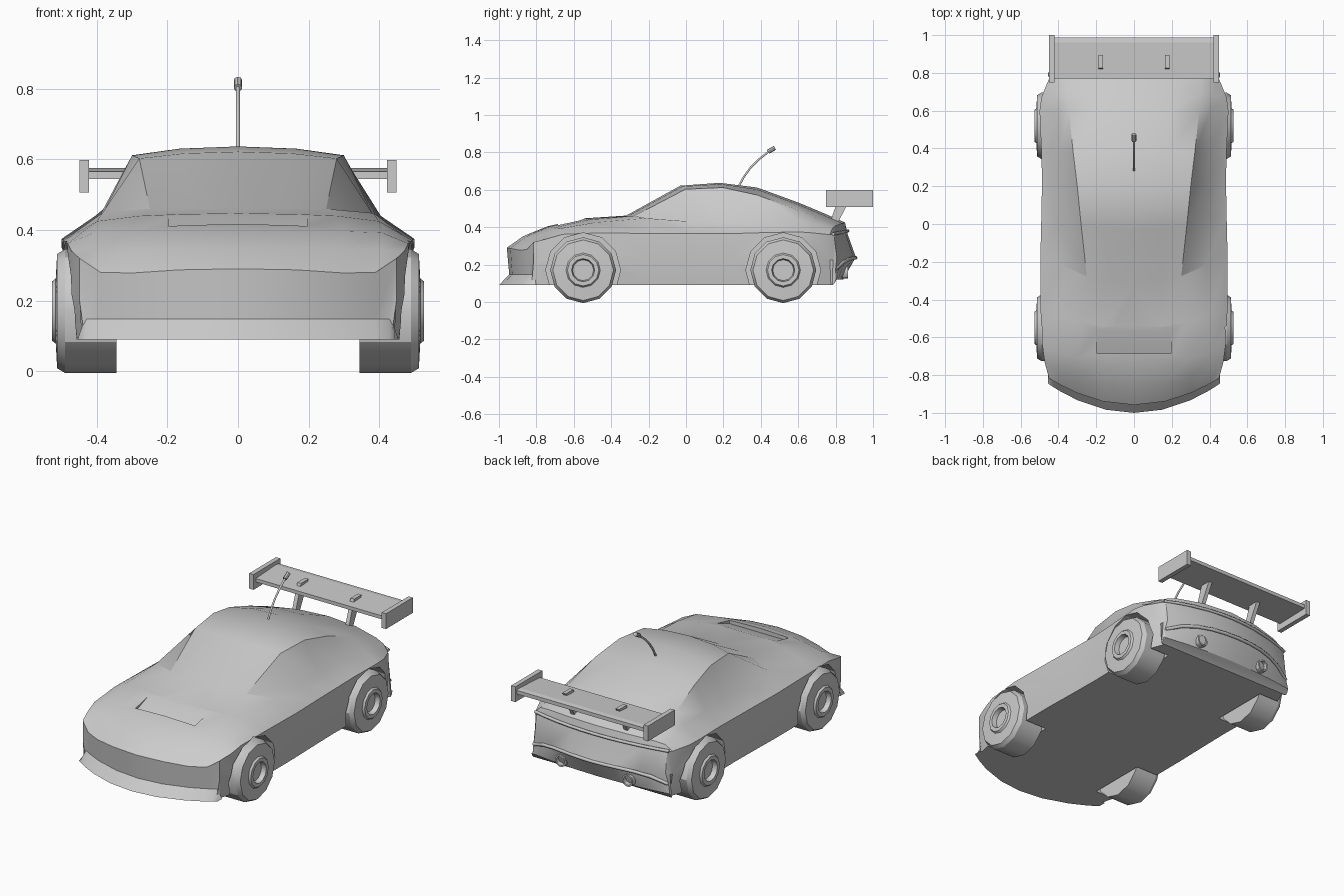
import bpy, bmesh, math
from mathutils import Vector

if "Cube" in bpy.data.objects:
    bpy.data.objects.remove(bpy.data.objects["Cube"])


def finish(bm, name, angle=30):
    bmesh.ops.recalc_face_normals(bm, faces=bm.faces)
    me = bpy.data.meshes.new(name)
    bm.to_mesh(me)
    bm.free()
    ob = bpy.data.objects.new(name, me)
    bpy.context.collection.objects.link(ob)
    if angle:
        smooth(ob, angle)
    return ob


def select(ob):
    bpy.ops.object.select_all(action='DESELECT')
    ob.select_set(True)
    bpy.context.view_layer.objects.active = ob


def smooth(ob, angle):
    select(ob)
    bpy.ops.object.shade_smooth_by_angle(angle=math.radians(angle))


def prism(name, profile, x0, x1):
    """Side profile of (y, z) points extruded from x0 to x1."""
    bm = bmesh.new()
    a = [bm.verts.new((x0, y, z)) for y, z in profile]
    b = [bm.verts.new((x1, y, z)) for y, z in profile]
    bm.faces.new(a)
    bm.faces.new(b[::-1])
    n = len(a)
    for i in range(n):
        bm.faces.new((a[i], b[i], b[(i + 1) % n], a[(i + 1) % n]))
    return finish(bm, name, 0)


def lathe(name, profile, axis, origin, steps, closed=False, angle=30, turn=0.0):
    """Spin (distance along axis, radius) points around an axis."""
    axis = Vector(axis).normalized()
    u = axis.orthogonal().normalized()
    v = axis.cross(u)
    bm = bmesh.new()
    rings = []
    for d, r in profile:
        ring = []
        for i in range(steps):
            t = 2 * math.pi * (i + turn) / steps
            ring.append(bm.verts.new(Vector(origin) + axis * d + (u * math.cos(t) + v * math.sin(t)) * r))
        rings.append(ring)
    pairs = list(zip(rings, rings[1:]))
    if closed:
        pairs.append((rings[-1], rings[0]))
    else:
        bm.faces.new(rings[0])
        bm.faces.new(rings[-1])
    for a, b in pairs:
        for i in range(steps):
            j = (i + 1) % steps
            bm.faces.new((a[i], a[j], b[j], b[i]))
    return finish(bm, name, angle)


def tube(name, points, radius):
    cu = bpy.data.curves.new(name, 'CURVE')
    cu.dimensions = '3D'
    cu.bevel_depth = radius
    cu.bevel_resolution = 1
    cu.use_fill_caps = True
    sp = cu.splines.new('POLY')
    sp.points.add(len(points) - 1)
    for p, co in zip(sp.points, points):
        p.co = (*co, 1)
    ob = bpy.data.objects.new(name, cu)
    bpy.context.collection.objects.link(ob)
    return ob


def cut(ob, cutter):
    m = ob.modifiers.new('cut', 'BOOLEAN')
    m.operation = 'DIFFERENCE'
    m.solver = 'EXACT'
    m.object = cutter
    select(ob)
    bpy.ops.object.modifier_apply(modifier=m.name)
    bpy.data.objects.remove(cutter)


# Body: lengthwise loft. Flat rows (y, bend, z, bottom z) wrap the nose and tail
def flat(y, b, z, zb):
    xs = (0, .15, .3, .39, .43, .445, .455)
    zs = (z, z, z, z, z, (z + zb) / 2, zb)
    return [(x, y + b * x * x, h) for x, h in zip(xs, zs)]


# y, bend, centre z, roof edge x z, belt x z, shoulder x z
def section(y, b, z0, x2, z2, x3, z3, x4, z4):
    pts = [(0, z0), (x2 * .55, z0 - (z0 - z2) * .25), (x2, z2), (x3, z3),
           (x4, z4), (x4, (z4 + .09) / 2), (x4 * .965, .09)]
    return [(x, y + b * x * x, z) for x, z in pts]


SECTIONS = [
    (-.958, .70, .290, .30, .278, .39, .280, .45, .320),
    (-.870, .60, .352, .30, .345, .41, .345, .472, .340),
    (-.740, .35, .405, .30, .396, .41, .392, .483, .362),
    (-.550, .40, .447, .28, .440, .40, .425, .495, .370),
    (-.320, .70, .462, .25, .460, .385, .448, .495, .365),
    (-.030, .35, .622, .28, .603, .392, .430, .490, .365),
    (.180, .20, .637, .30, .612, .390, .430, .487, .365),
    (.380, 0, .612, .322, .572, .395, .435, .490, .370),
    (.600, 0, .532, .345, .490, .405, .440, .500, .375),
    (.720, -.20, .482, .355, .450, .415, .420, .490, .370),
    (.850, -.40, .425, .35, .408, .41, .395, .450, .360)]
rows = [flat(-1, .75, .09, .09), flat(-.945, .70, .147, .09)]
rows += [section(*s) for s in SECTIONS]
rows += [flat(.865, -.40, .36, .09), flat(.908, -.55, .24, .10), flat(.84, -.18, .12, .12)]

bm = bmesh.new()
grid = [[bm.verts.new((-x, y, z)) for x, y, z in r[:0:-1]] + [bm.verts.new(p) for p in r] for r in rows]
for a, b in zip(grid, grid[1:]):
    for i in range(12):
        bm.faces.new((a[i], a[i + 1], b[i + 1], b[i]))
for a, b in zip(grid[1:-2], grid[2:-1]):
    bm.faces.new((a[0], b[0], b[12], a[12]))
bm.faces.new(grid[0] + [grid[1][12], grid[1][0]])
bm.faces.new(grid[-1] + [grid[-2][12], grid[-2][0]])
body = finish(bm, 'body', 0)

# Wheel wells and sunken hood vent
AXLES = {'front': -.55, 'rear': .52}
for y in AXLES.values():
    for s in (-1, 1):
        cut(body, lathe('well_cutter', [(.335, .2), (.7, .2)], (s, 0, 0), (0, y, .17), 12, angle=0, turn=.5))
cut(body, prism('vent_cutter', [(-.685, .392), (-.685, .55), (-.52, .55), (-.52, .455)], -.195, .195))
smooth(body, 28)

# Wheels with recessed hubs
WHEEL = [(.345, .14), (.345, .176), (.49, .176), (.513, .162), (.517, .092),
         (.528, .084), (.528, .062), (.50, .056), (.50, .01)]
for end, y in AXLES.items():
    for side, s in (('left', -1), ('right', 1)):
        lathe(end + '_wheel_' + side, WHEEL, (s, 0, 0), (0, y, .17), 12, turn=.5)

# Rear wing, end plates and struts
prism('wing_blade', [(.77, .545), (.77, .566), (.96, .576), (.987, .572), (.987, .55)], -.43, .43)
for side, s in (('left', -1), ('right', 1)):
    prism('wing_end_plate_' + side, [(.748, .507), (.748, .598), (1, .598), (1, .507)], s * .422, s * .45)
    prism('wing_strut_' + side, [(.765, .41), (.805, .41), (.895, .585), (.825, .585)], s * .163, s * .187)
    # Hollow exhaust pipes
    lathe('exhaust_' + side, [(.70, .036), (.865, .036), (.865, .027), (.72, .027)],
          (0, 1, 0), (s * .22, 0, .16), 12, closed=True)

# Tail light strip and bumper lip wrapping the rear
xs = [-.44 + .88 * i / 10 for i in range(11)]
tube('tail_light_strip', [(x, .865 - .40 * x * x, .38 - .08 * x * x) for x in xs], .009)
tube('bumper_lip', [(x, .907 - .55 * x * x, .236 - 1.6 * x ** 4) for x in xs], .010)

# Antenna with tip
tube('antenna', [(0, .28, .615), (0, .31, .67), (0, .345, .718), (0, .39, .763), (0, .45, .81)], .006)
lathe('antenna_tip', [(0, .012), (.042, .012)], (0, .85, .5), (0, .439, .803), 8)
